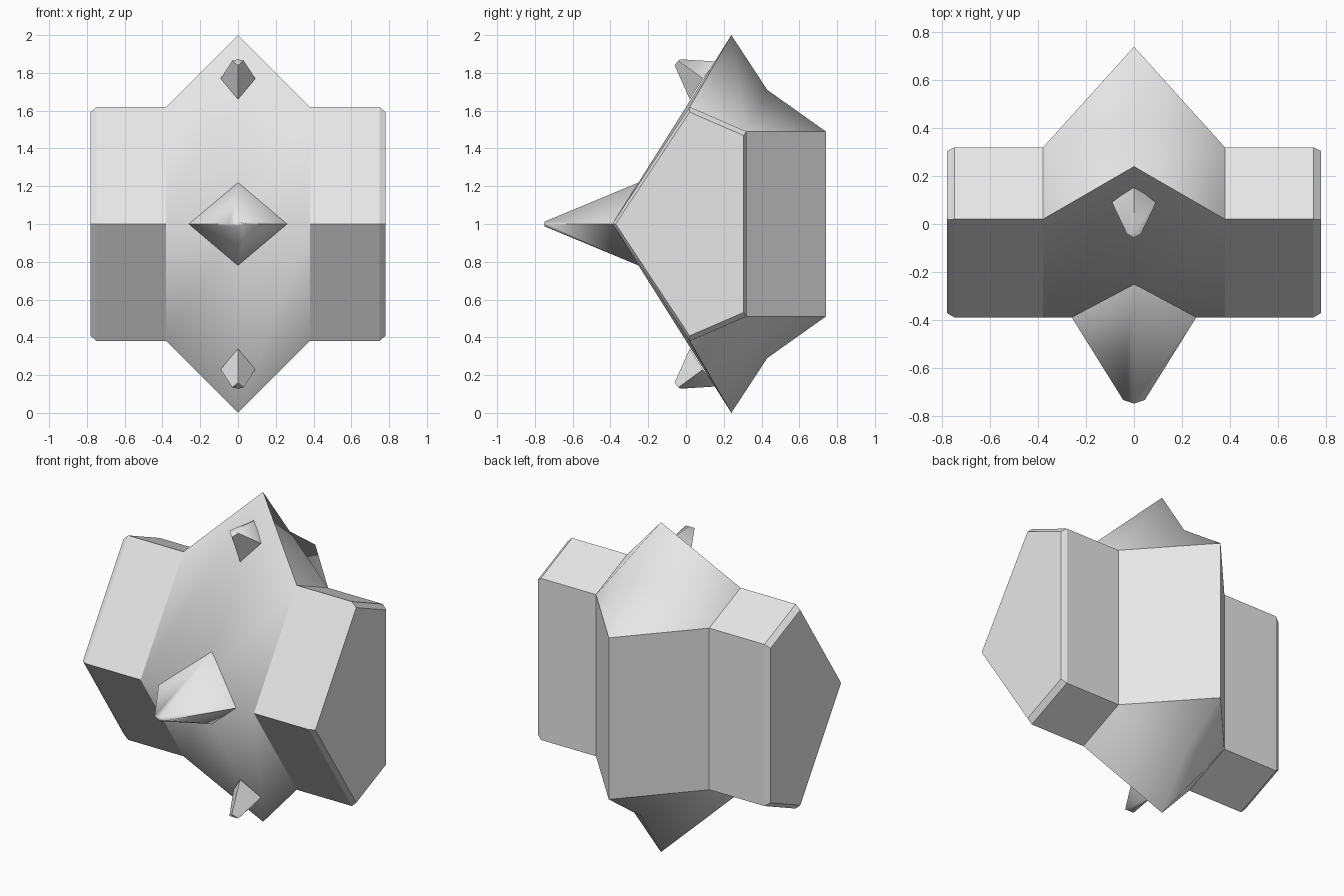
import bpy, bmesh, math
from mathutils import Vector

cube = bpy.data.objects.get("Cube")
if cube:
    bpy.data.objects.remove(cube)

grey = bpy.data.materials.new("light_grey")
grey.use_nodes = True
grey.diffuse_color = (0.8, 0.8, 0.8, 1)
grey.node_tree.nodes["Principled BSDF"].inputs["Base Color"].default_value = (0.8, 0.8, 0.8, 1)

MID = 1.0      # height of the mirror plane
SEAM = 0.38    # where the hull meets the arms


def finish(name, bm, crease, extra_sharp=lambda e: False):
    """Merge, shade smooth with sharp creases, and make the object."""
    bmesh.ops.remove_doubles(bm, verts=bm.verts, dist=0.0005)
    bm.normal_update()
    for f in bm.faces:
        f.smooth = True
    for e in bm.edges:
        e.smooth = not (e.calc_face_angle(0) > math.radians(crease) or extra_sharp(e))
    mesh = bpy.data.meshes.new(name)
    bm.to_mesh(mesh)
    bm.free()
    mesh.materials.append(grey)
    ob = bpy.data.objects.new(name, mesh)
    bpy.context.collection.objects.link(ob)
    return ob


def add_face(bm, points, flip=False):
    verts = [bm.verts.new(p) for p in points]
    bm.faces.new(verts[::-1] if flip else verts)


def loft(bm, rings, flip=False):
    """Join successive rings with quads and cap the last one."""
    for a, b in zip(rings, rings[1:]):
        for i in range(len(a)):
            j = (i + 1) % len(a)
            add_face(bm, (a[i], a[j], b[j], b[i]), flip)
    add_face(bm, rings[-1], flip)


# Central hull: one quarter, repeated across x = 0 and the middle height
P = {
    "ridge": (SEAM, -0.39, 0), "ridge_mid": (0, -0.39, 0),
    "shoulder": (SEAM, 0.02, 0.62), "peak": (0, 0.24, 1.0),
    "rear": (SEAM, 0.32, 0.49), "valley": (0, 0.43, 0.71),
    "keel": (0, 0.74, 0.49), "rear_mid": (SEAM, 0.32, 0), "keel_mid": (0, 0.74, 0),
}
QUARTER = [
    ("ridge_mid", "ridge", "shoulder", "peak"),
    ("shoulder", "rear", "peak"),
    ("peak", "rear", "valley"),
    ("valley", "rear", "keel"),
    ("rear", "rear_mid", "keel_mid", "keel"),
]
bm = bmesh.new()
for sx in (1, -1):
    for sz in (1, -1):
        for names in QUARTER:
            pts = [(P[n][0] * sx, P[n][1], MID + P[n][2] * sz) for n in names]
            add_face(bm, pts, sx * sz < 0)
finish("central_hull", bm, 70,
       lambda e: all(abs(abs(v.co.z - MID) - 0.49) < 0.01 for v in e.verts))

# Side arms: pentagon prisms with a small chamfer at the outer end
PENTAGON = [(-0.39, 0), (0.02, -0.62), (0.32, -0.49), (0.32, 0.49), (0.02, 0.62)]
for name, s in (("left_arm", 1), ("right_arm", -1)):
    rings = [[(s * x, y * k, MID + z * k) for y, z in PENTAGON]
             for x, k in ((SEAM, 1), (0.75, 1), (0.78, 0.955))]
    bm = bmesh.new()
    loft(bm, rings, s < 0)
    finish(name, bm, 25)


# Spikes: four-sided, with a diamond base and a tiny blunt tip
def spike(name, base, tip, sz=1):
    bm = bmesh.new()
    rings = []
    for half, side, top, bottom in (base, tip):
        ring = [(-half, *side), (0, *bottom), (half, *side), (0, *top)]
        rings.append([Vector((x, y, MID + sz * z)) for x, y, z in ring])
    loft(bm, rings, sz < 0)
    finish(name, bm, 75)


spike("front_spike",
      (0.26, (-0.39, 0), (-0.25, 0.22), (-0.25, -0.22)),
      (0.045, (-0.735, 0), (-0.75, 0.012), (-0.75, -0.012)))
for name, sz in (("upper_horn", 1), ("lower_horn", -1)):
    spike(name,
          (0.092, (0.09, 0.77), (0.16, 0.86), (0.02, 0.66)),
          (0.03, (-0.04, 0.865), (-0.03, 0.872), (-0.06, 0.84)), sz)
